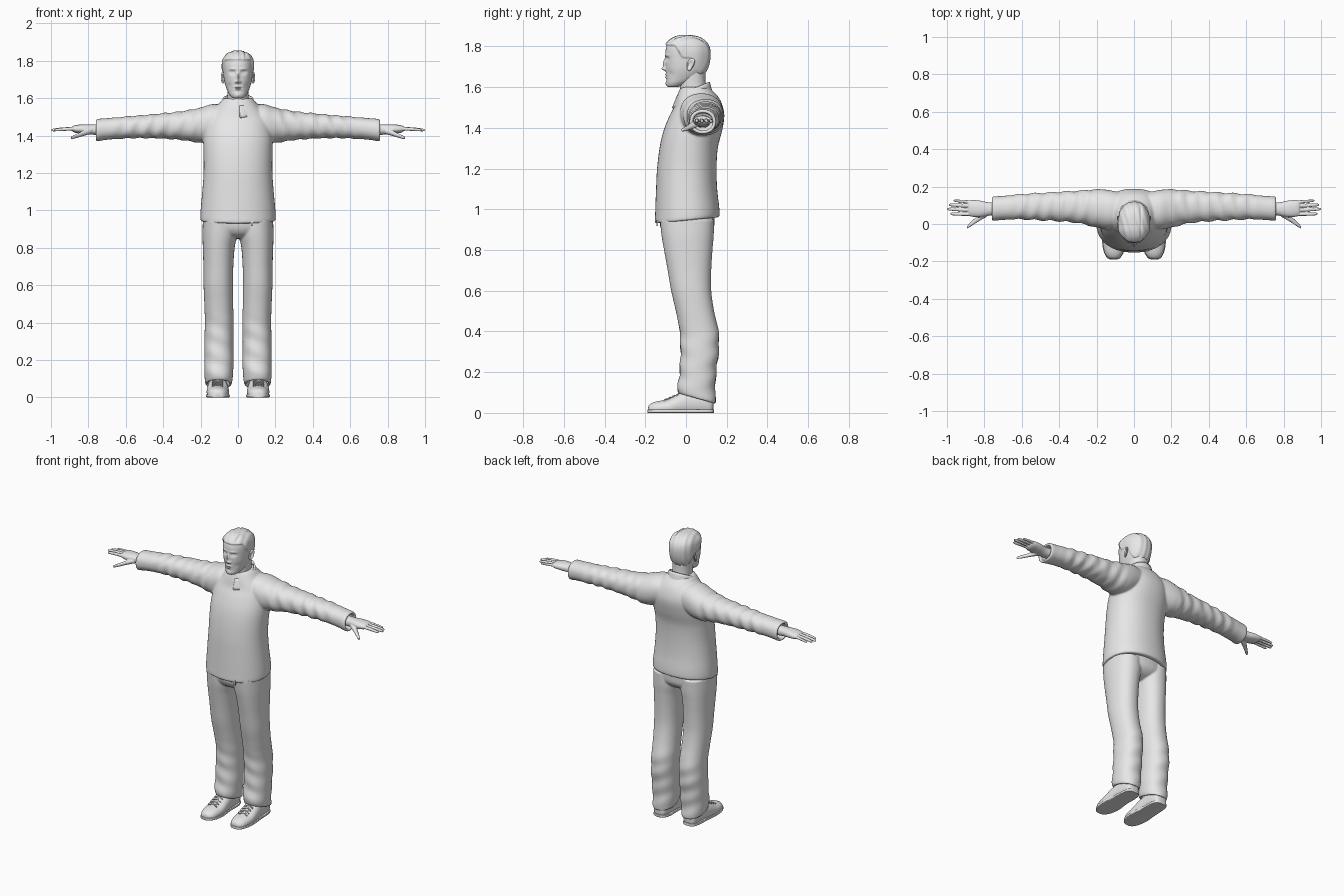
import bpy, bmesh, math
from mathutils import Vector, Matrix

cube = bpy.data.objects.get("Cube")
if cube:
    bpy.data.objects.remove(cube, do_unlink=True)

grey = bpy.data.materials.new("light_grey")
grey.use_nodes = True
grey.diffuse_color = (.8, .8, .8, 1)
grey.node_tree.nodes["Principled BSDF"].inputs["Base Color"].default_value = (.8, .8, .8, 1)


def spline(rows, steps):
    """Smooth curve through rows of equal length."""
    pts = [Vector(r) for r in rows]
    out = []
    for i in range(len(pts) - 1):
        a, b, c, d = pts[max(i - 1, 0)], pts[i], pts[i + 1], pts[min(i + 2, len(pts) - 1)]
        for s in range(steps):
            t = s / steps
            out.append(b + (c - a) * (t / 2) + (a * 2 - b * 5 + c * 4 - d) * (t * t / 2)
                       + (b * 3 - a - c * 3 + d) * (t ** 3 / 2))
    return out + [pts[-1]]


def tube(bm, axis, rows, side=1, power=2.2, n=40, steps=4):
    """Loft along an axis; each row is position, then low/high limits of both cross axes."""
    rings = []
    for t, a0, a1, b0, b1 in spline(rows, steps):
        ring = []
        for k in range(n):
            ang = math.tau * k / n
            c, s = math.cos(ang), math.sin(ang)
            a = (a0 + a1) / 2 + (a1 - a0) / 2 * math.copysign(abs(c) ** (2 / power), c)
            b = (b0 + b1) / 2 + (b1 - b0) / 2 * math.copysign(abs(s) ** (2 / power), s)
            x, y, z = {"X": (t, a, b), "Y": (a, t, b), "Z": (a, b, t)}[axis]
            ring.append(bm.verts.new((x * side, y, z)))
        rings.append(ring)
    for r, q in zip(rings, rings[1:]):
        for k in range(n):
            m = (k + 1) % n
            bm.faces.new((r[k], r[m], q[m], q[k]))
    bm.faces.new(rings[0])
    bm.faces.new(rings[-1])
    return [v for r in rings for v in r]


def sym(rows):
    """Expand position, half width, front, back into full limits."""
    return [(z, -h, h, f, b) for z, h, f, b in rows]


def part(name, bm, voxel=0, smooth=0, thick=0):
    bmesh.ops.recalc_face_normals(bm, faces=bm.faces)
    mesh = bpy.data.meshes.new(name)
    bm.to_mesh(mesh)
    bm.free()
    mesh.materials.append(grey)
    for p in mesh.polygons:
        p.use_smooth = True
    mesh.set_sharp_from_angle(angle=math.radians(50))
    ob = bpy.data.objects.new(name, mesh)
    bpy.context.scene.collection.objects.link(ob)
    if voxel:
        mod = ob.modifiers.new("blend", "REMESH")
        mod.mode, mod.voxel_size, mod.use_smooth_shade = "VOXEL", voxel, True
    if smooth:
        mod = ob.modifiers.new("soften", "SMOOTH")
        mod.factor, mod.iterations = .5, smooth
    if thick:
        mod = ob.modifiers.new("thickness", "SOLIDIFY")
        mod.thickness, mod.offset = thick, 0
    return ob


def ramp(v, lo, hi):
    t = min(max((v - lo) / (hi - lo), 0), 1)
    return t * t * (3 - 2 * t)


# Jacket: body and hollow-ended sleeves blended together
bm = bmesh.new()
body = tube(bm, "Z", sym([
    (.945, .19, -.14, .15), (.95, .201, -.152, .164), (1, .2, -.151, .163),
    (1.1, .191, -.147, .153), (1.2, .184, -.142, .15), (1.3, .184, -.13, .156),
    (1.38, .186, -.112, .176), (1.45, .18, -.085, .188), (1.5, .165, -.06, .182),
    (1.55, .12, -.046, .16), (1.59, .085, -.03, .122), (1.6, .07, -.02, .11)]), n=64)
for v in body:
    v.co.z += v.co.y * .1 * (1 - ramp(v.co.z, .95, 1.1))
for side in (1, -1):
    sleeve = tube(bm, "X", [
        (.08, -.02, .17, 1.4, 1.565), (.14, -.03, .182, 1.37, 1.568), (.2, -.018, .186, 1.362, 1.55),
        (.3, .005, .177, 1.376, 1.53), (.4, .015, .172, 1.384, 1.52), (.5, .02, .166, 1.387, 1.51),
        (.6, .025, .16, 1.385, 1.502), (.7, .022, .15, 1.378, 1.493), (.755, .018, .146, 1.37, 1.488),
        (.755, .034, .132, 1.385, 1.474), (.71, .034, .132, 1.385, 1.474)], side, n=48, steps=6)
    for v in sleeve:
        x = abs(v.co.x)
        fold = ramp(x, .18, .25) * (1 - ramp(x, .6, .7))
        v.co.y += .004 * fold * math.sin(x * 75 + v.co.z * 30)
        v.co.z += .003 * fold * math.sin(x * 95 + v.co.y * 20)
part("jacket", bm, voxel=.006, smooth=3)

# Stand-up collar with an overlapping open front
bm = bmesh.new()
rows = []
for level in range(5):
    t = level / 4
    row = []
    for k in range(61):
        a = math.radians(-148 + 322 * k / 60)
        c, s = math.cos(a), math.sin(a)
        low, high = 1.53 + .035 * c, 1.592 + .033 * c
        row.append(bm.verts.new(((.094 - .016 * t) * s, .032 + .004 * t + (.097 - .021 * t) * c,
                                 low + (high - low) * t)))
    rows.append(row)
for r, q in zip(rows, rows[1:]):
    for k in range(60):
        bm.faces.new((r[k], r[k + 1], q[k + 1], q[k]))
part("collar", bm, thick=.009)

# Zip tab at the hem
bm = bmesh.new()
bmesh.ops.create_cube(bm, size=1, matrix=Matrix.Translation((.075, -.142, .932))
                      @ Matrix.Diagonal((.012, .008, .03, 1)))
part("zip_tab", bm)

# Trousers: hips and two legs with hollow cuffs
bm = bmesh.new()
tube(bm, "Z", sym([(.85, .05, -.06, .07), (.87, .13, -.1, .11), (.9, .18, -.122, .135),
                   (.94, .188, -.13, .14), (.98, .185, -.13, .14)]), n=48)
for side in (1, -1):
    leg = tube(bm, "Z", [
        (.95, .01, .188, -.128, .138), (.87, .006, .19, -.12, .136), (.8, .018, .188, -.108, .13),
        (.7, .025, .185, -.09, .124), (.6, .027, .184, -.073, .124), (.5, .026, .18, -.05, .138),
        (.4, .023, .177, -.031, .16), (.3, .025, .18, -.027, .16), (.2, .024, .18, -.031, .148),
        (.12, .027, .179, -.04, .143), (.075, .034, .174, -.038, .145),
        (.075, .046, .162, -.025, .132), (.12, .046, .162, -.025, .132)], side, n=48, steps=6)
    for v in leg:
        low = 1 - ramp(v.co.z, .07, .2)
        v.co.z -= (v.co.y - .05) * .28 * low
        v.co.y += .003 * math.sin(v.co.z * 60 + v.co.x * 25) * (1 - ramp(v.co.z, .3, .5))
part("trousers", bm, voxel=.006, smooth=3)

# Shoes with soles and laces
for side, label in ((1, "left"), (-1, "right")):
    bm = bmesh.new()
    upper = tube(bm, "Y", [
        (-.187, .1, .118, .01, .02), (-.18, .077, .14, -.01, .04), (-.15, .058, .158, -.015, .055),
        (-.09, .049, .167, -.015, .067), (-.04, .05, .166, -.015, .092), (.02, .055, .16, -.015, .115),
        (.09, .058, .155, -.015, .115), (.125, .07, .145, -.01, .09), (.134, .09, .125, .02, .06)], side)
    for v in upper:
        v.co.z = max(v.co.z, .002)
    part(label + "_shoe", bm)
    bm = bmesh.new()
    tube(bm, "Y", [(-.19, .095, .125, 0, .016), (-.18, .072, .145, 0, .017), (-.14, .051, .164, 0, .018),
                   (-.08, .044, .171, 0, .018), (0, .053, .164, 0, .018), (.08, .053, .16, 0, .018),
                   (.125, .067, .148, 0, .018), (.137, .09, .125, 0, .017)], side, power=7)
    part(label + "_sole", bm)
    bm = bmesh.new()
    for k in range(4):
        y, z = -.095 + .02 * k, .066 + .0085 * k
        for lean in (.012, -.012):
            tube(bm, "X", [(.11 + .03 * u, y + lean * u - .004, y + lean * u + .004,
                            z - .006 * u * u - .002, z - .006 * u * u + .005) for u in (-1, 0, 1)],
                 side, n=8)
    part(label + "_laces", bm)

# Hands: palm, four fingers and a thumb
for side, label in ((1, "left"), (-1, "right")):
    bm = bmesh.new()
    tube(bm, "X", [(.7, .045, .12, 1.4, 1.462), (.76, .046, .115, 1.403, 1.46), (.79, .042, .118, 1.407, 1.46),
                   (.83, .036, .126, 1.41, 1.46), (.87, .04, .128, 1.415, 1.456),
                   (.886, .048, .122, 1.423, 1.45)], side)
    for tip, root, end, r in ((.965, .117, .125, .008), (.99, .096, .103, .0095),
                              (.999, .074, .08, .0098), (.982, .052, .054, .0095)):
        rows = []
        for u, f in ((0, 1), (.35, 1), (.7, .92), (.93, .75), (1, .3)):
            x, y, z = .86 + (tip - .86) * u, root + (end - root) * u, 1.437 - .008 * u * u
            rows.append((x, y - r * f, y + r * f, z - r * f, z + r * f))
        tube(bm, "X", rows, side, n=16)
    tube(bm, "X", [(.785, .04, .075, 1.41, 1.44), (.82, .02, .06, 1.4, 1.43), (.85, .002, .032, 1.391, 1.415),
                   (.875, -.015, .009, 1.384, 1.404), (.89, -.024, -.008, 1.382, 1.396),
                   (.894, -.023, -.014, 1.385, 1.392)], side, n=16)
    part(label + "_hand", bm, voxel=.003, smooth=2)

# Neck
bm = bmesh.new()
tube(bm, "Z", sym([(1.5, .066, -.035, .11), (1.58, .058, -.03, .1), (1.63, .057, -.032, .095),
                   (1.69, .06, -.03, .095)]))
part("neck", bm)

# Head: lofted skull, then pressed facial features and a raised hair mass
bm = bmesh.new()
skull = tube(bm, "Z", sym([
    (1.599, .018, -.082, -.045), (1.605, .034, -.092, -.02), (1.62, .047, -.096, .015),
    (1.64, .057, -.096, .055), (1.67, .068, -.098, .088), (1.7, .075, -.1, .104),
    (1.74, .079, -.101, .113), (1.78, .08, -.1, .113), (1.81, .074, -.09, .102),
    (1.833, .056, -.066, .078), (1.845, .032, -.034, .046), (1.849, .008, 0, .01)]), n=128, steps=9)
features = [  # x, z, width, height, forward push
    (0, 1.715, .008, .022, .013), (0, 1.69, .01, .009, .018), (.012, 1.687, .006, .006, .008),
    (.03, 1.738, .014, .01, -.012), (.03, 1.737, .008, .005, .006), (.03, 1.756, .02, .006, .005),
    (0, 1.66, .018, .004, .007), (0, 1.648, .015, .005, .007), (0, 1.654, .02, .002, -.005),
    (0, 1.615, .016, .012, .005), (.045, 1.665, .012, .016, -.004)]
bmesh.ops.recalc_face_normals(bm, faces=bm.faces)
bm.normal_update()
normals = [v.normal.copy() for v in skull]
for v, nor in zip(skull, normals):
    x, y, z = v.co
    front = ramp(-y, 0, .04)
    for fx, fz, w, h, push in features:
        v.co.y -= front * push * math.exp(-((abs(x) - fx) / w) ** 2 - ((z - fz) / h) ** 2)
    hairline = 1.803 - .06 * ramp(y, -.06, -.01) - .09 * ramp(y, .02, .075)
    hair = ramp(z, hairline - .003, hairline + .004)
    strands = .0012 * math.sin(x * 210 + y * 60) + .0025 * front
    parting = .004 * math.exp(-((x - .035) / .004) ** 2) * ramp(z, 1.8, 1.82)
    v.co += nor * hair * (.006 + strands - parting)
part("head", bm)

# Ears: dished ovals
for side, label in ((1, "left"), (-1, "right")):
    bm = bmesh.new()
    bmesh.ops.create_uvsphere(bm, u_segments=32, v_segments=24, radius=1)
    for v in bm.verts:
        r = v.co.y ** 2 + v.co.z ** 2
        if v.co.x > 0 and r < .55:
            v.co.x -= 1.1 * (1 - r / .55)
        v.co.y *= 1 + .25 * v.co.z
        v.co = Vector((v.co.x * .009, v.co.y * .018, v.co.z * .031))
        v.co.x += v.co.y * .35
        v.co.y += v.co.z * .25
        v.co = Vector(((v.co.x + .081) * side, v.co.y + .022, v.co.z + 1.71))
    part(label + "_ear", bm)
